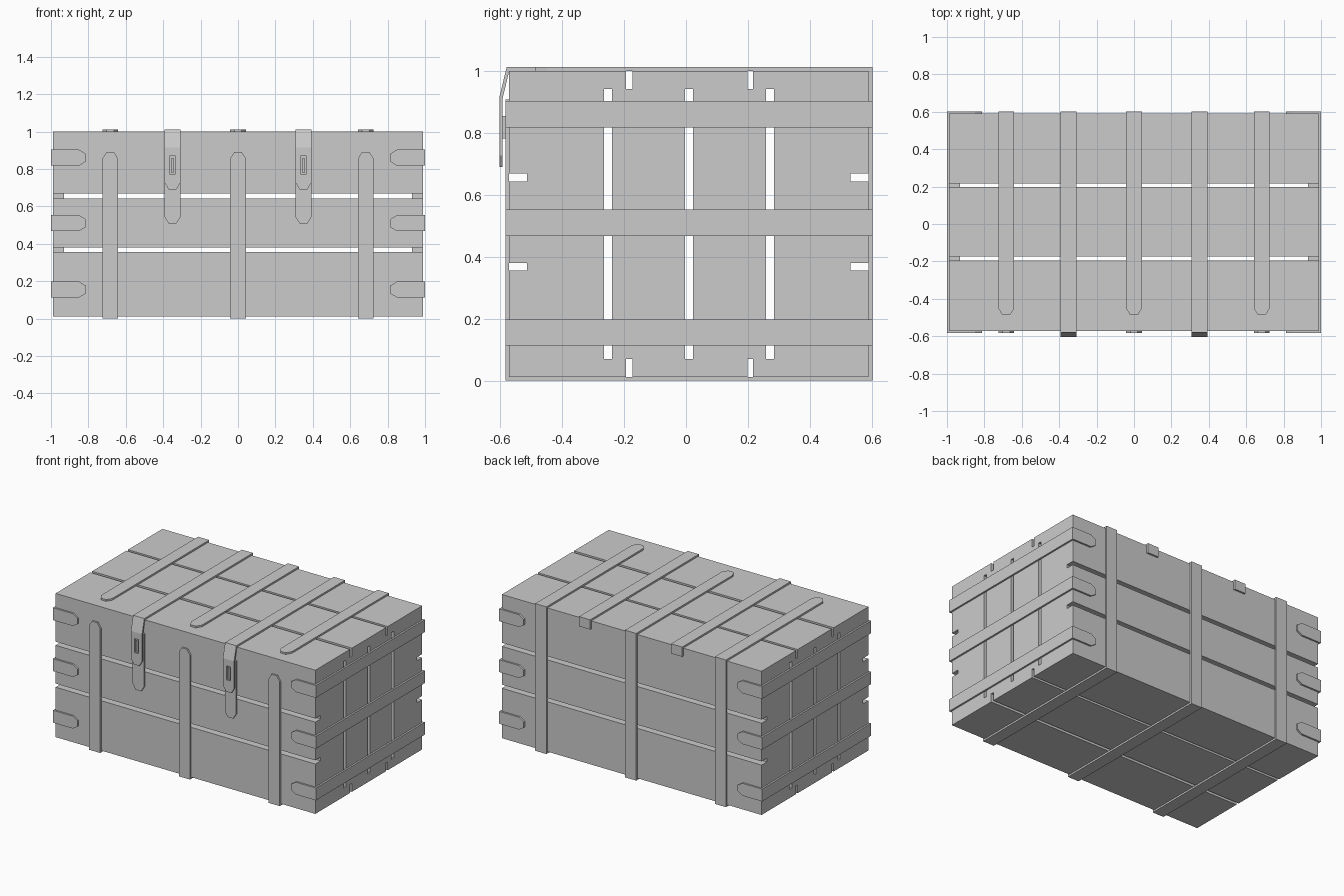
import bpy, bmesh
from mathutils import Vector

if "Cube" in bpy.data.objects:
    bpy.data.objects.remove(bpy.data.objects["Cube"])

# Outer box of the planks, plank thickness, strap thickness
X, Y0, Y1, Z0, Z1 = 0.988, -0.571, 0.59, 0.012, 1.0
P, T = 0.058, 0.012
HW = 0.0425      # strap half width
TIP, TIPW = 0.036, 0.02


def finish(name, bm):
    bmesh.ops.recalc_face_normals(bm, faces=bm.faces)
    me = bpy.data.meshes.new(name)
    bm.to_mesh(me)
    bm.free()
    ob = bpy.data.objects.new(name, me)
    bpy.context.collection.objects.link(ob)
    return ob


def box(name, x, y, z):
    bm = bmesh.new()
    bmesh.ops.create_cube(bm, size=1)
    for v in bm.verts:
        v.co = Vector([(r[0] + r[1]) / 2 + c * (r[1] - r[0]) for r, c in zip((x, y, z), v.co)])
    return finish(name, bm)


def ribbon(name, stations, place):
    """Loft a strap through (inner point, outer point, half width) stations."""
    bm = bmesh.new()
    rings = []
    for a, b, w in stations:
        rings.append([bm.verts.new(place(p, s)) for p, s in ((a, -w), (a, w), (b, w), (b, -w))])
    for r, q in zip(rings, rings[1:]):
        for i in range(4):
            j = (i + 1) % 4
            bm.faces.new((r[i], r[j], q[j], q[i]))
    bm.faces.new(rings[0])
    bm.faces.new(rings[-1])
    return finish(name, bm)


def upright(cx):
    return lambda p, s: (cx + s, p[0], p[1])


# Front and back planks
for side, y in (("front", (Y0, Y0 + P)), ("back", (Y1 - P, Y1))):
    for z in ((Z0, 0.355), (0.38, 0.643), (0.668, Z1)):
        box(side + "_plank", (-X, X), y, z)

# Lid and floor planks
yi0, yi1 = Y0 + P, Y1 - P
for side, z in (("lid", (Z1 - P, Z1)), ("floor", (Z0, Z0 + P))):
    for y in ((yi0, -0.194), (-0.173, 0.198), (0.216, yi1)):
        box(side + "_plank", (-X, X), y, z)

# Upright end planks
for x in ((-X, -X + P), (X - P, X)):
    for y in ((yi0, -0.264), (-0.239, -0.003), (0.022, 0.259), (0.284, yi1)):
        box("end_plank", x, y, (Z0 + P, Z1 - P))

# Long straps: up the front, under the floor, up the back and over the lid
f, b, u, o = Y0 - T, Y1 + T, Z0 - T, Z1 + T
for cx in (-0.683, 0, 0.683):
    ribbon("long_strap", [
        ((Y0, 0.89), (f, 0.89), TIPW), ((Y0, 0.89 - TIP), (f, 0.89 - TIP), HW),
        ((Y0, Z0), (f, u), HW), ((Y1, Z0), (b, u), HW), ((Y1, Z1), (b, o), HW),
        ((-0.487 + TIP, Z1), (-0.487 + TIP, o), HW), ((-0.487, Z1), (-0.487, o), TIPW),
    ], upright(cx))

# Corner bands wrapping each end
e = 0.813
for s in (-1, 1):
    for cz in (0.155, 0.51, 0.86):
        ribbon("end_band", [
            ((e, Y0), (e, f), TIPW), ((e + TIP, Y0), (e + TIP, f), HW),
            ((X, Y0), (X + T, f), HW), ((X, Y1), (X + T, b), HW),
            ((e + TIP, Y1), (e + TIP, b), HW), ((e, Y1), (e, b), TIPW),
        ], lambda p, w, s=s, cz=cz: (s * p[0], p[1], cz + w))

# Latches: hasp over the lid, lower plate and staple
for cx in (-0.35, 0.35):
    hasp = ribbon("latch_hasp", [
        ((Y1, 0.945), (b, 0.945), HW), ((Y1, Z1), (b, o), HW),
        ((Y0, Z1), (Y0 - 0.008, o), HW),
        ((-0.592, 0.912), (-0.603, 0.914), HW),
        ((-0.592, 0.69 + TIP), (-0.603, 0.69 + TIP), HW),
        ((-0.592, 0.69), (-0.603, 0.69), TIPW),
    ], upright(cx))
    cutter = box("slot_cutter", (cx - 0.016, cx + 0.016), (-0.65, -0.586), (0.772, 0.868))
    cutter.hide_render = True
    mod = hasp.modifiers.new("slot", 'BOOLEAN')
    mod.operation, mod.solver, mod.object = 'DIFFERENCE', 'EXACT', cutter
    bpy.context.view_layer.objects.active = hasp
    bpy.ops.object.modifier_apply(modifier=mod.name)
    bpy.data.objects.remove(cutter)
    ribbon("latch_plate", [
        ((Y0, 0.907), (f, 0.907), HW), ((Y0, 0.507 + TIP), (f, 0.507 + TIP), HW),
        ((Y0, 0.507), (f, 0.507), TIPW),
    ], upright(cx))
    box("latch_staple", (cx - 0.008, cx + 0.008), (-0.596, f), (0.782, 0.855))
